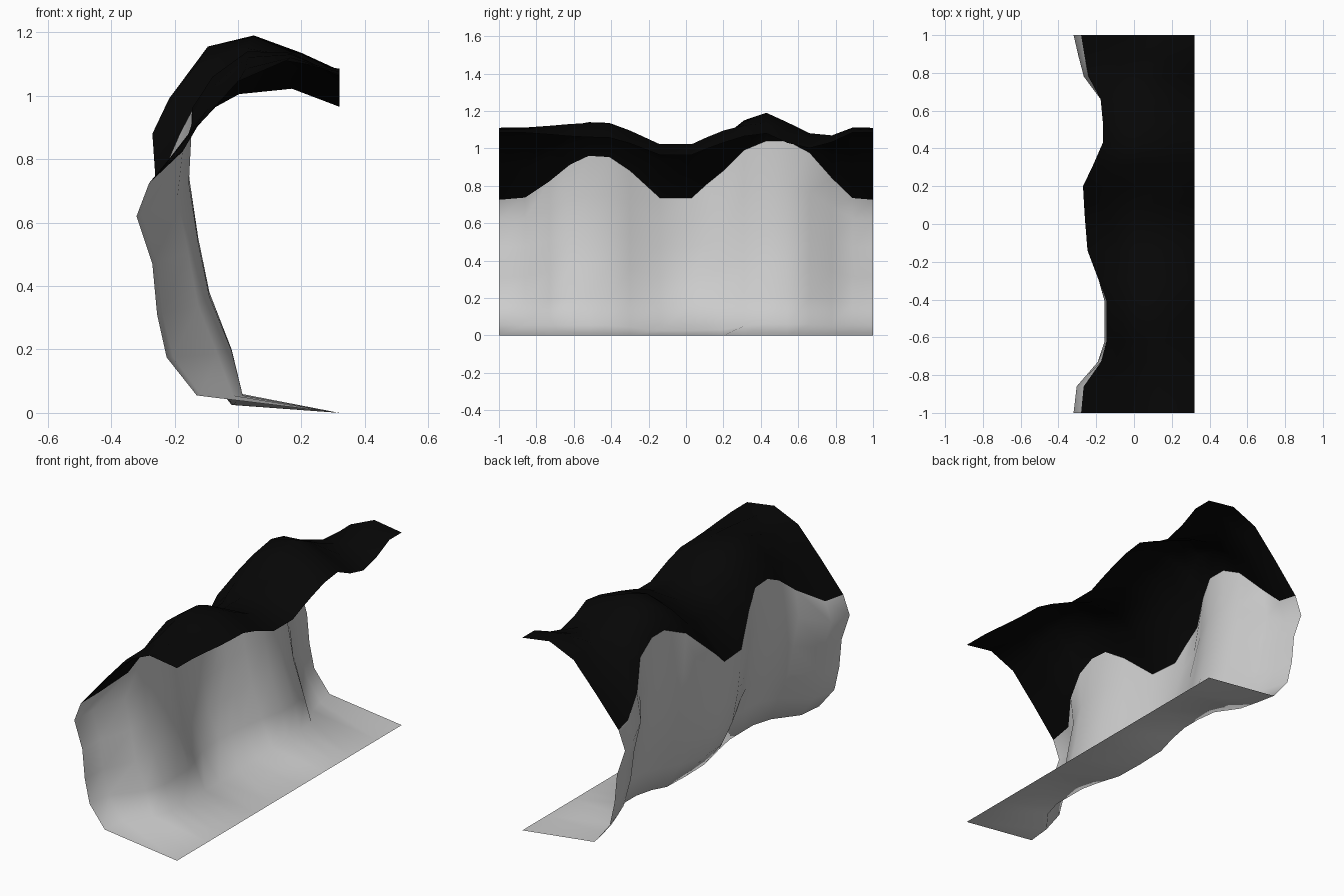
import bpy

if "Cube" in bpy.data.objects:
    bpy.data.objects.remove(bpy.data.objects["Cube"])

# Cross-sections (x, z), from the floor lip up the wall and over the ceiling
recess = [(.32, 0), (-.13, .055), (-.225, .175), (-.255, .31), (-.27, .47), (-.32, .62),
          (-.28, .725), (-.14, .89), (0, 1.045), (.15, 1.11), (.32, 1.085)]
bulge_a = [(.32, 0), (.015, .055), (-.02, .2), (-.09, .38), (-.125, .55), (-.155, .75),
           (-.145, .96), (-.08, 1.06), (.03, 1.14), (.17, 1.135), (.32, 1.06)]
middle = [(.32, 0), (-.02, .025), (-.14, .17), (-.205, .31), (-.235, .47), (-.25, .61),
          (-.26, .735), (-.12, .94), (0, 1.005), (.17, 1.022), (.32, .965)]
shoulder = [(.32, 0), (-.02, .03), (-.11, .18), (-.17, .35), (-.21, .52), (-.245, .70),
            (-.27, .88), (-.16, .98), (0, 1.06), (.17, 1.095), (.32, 1.03)]
bulge_b = [(.32, 0), (.01, .06), (-.03, .2), (-.1, .4), (-.135, .58), (-.16, .8),
           (-.165, 1.04), (-.095, 1.155), (.05, 1.19), (.2, 1.135), (.32, 1.08)]

# Stations along y: (y, from, to, x blend, z blend, ceiling sag)
stations = [
    (-1, recess, bulge_a, 0, 0, 0), (-.86, recess, bulge_a, .1, .05, 0),
    (-.73, recess, bulge_a, .78, .42, 0), (-.62, recess, bulge_a, 1, .8, 0),
    (-.52, recess, bulge_a, 1, 1, 0), (-.41, bulge_a, middle, 0, .03, 0),
    (-.3, bulge_a, middle, .33, .35, 0), (-.14, bulge_a, middle, .88, 1, 0),
    (.03, middle, shoulder, 0, 0, 0), (.11, middle, shoulder, .5, .5, 0),
    (.2, shoulder, bulge_b, 0, 0, 0), (.31, shoulder, bulge_b, .5, .69, 0),
    (.43, bulge_b, recess, 0, 0, 0), (.54, bulge_b, recess, 0, 0, .05),
    (.66, bulge_b, recess, .1, .2, .08), (.78, bulge_b, recess, .66, .63, .05),
    (.89, bulge_b, recess, .84, .97, 0), (1, bulge_b, recess, 1, 1, 0)]
SPLIT = 6  # row where the wall turns into the ceiling


def section(y, p, q, tx, tz, sag):
    """Blended cross-section at depth y."""
    return [(a[0] + (b[0] - a[0]) * tx, y,
             a[1] + (b[1] - a[1]) * tz - sag * min(1, max(0, (r - SPLIT) / 2)))
            for r, (a, b) in enumerate(zip(p, q))]


def sheet(name, first, last):
    """Loft the given rows of the sections along y."""
    n = last - first + 1
    verts = [v for s in stations for v in section(*s)[first:last + 1]]
    faces = [(i * n + r, (i + 1) * n + r, (i + 1) * n + r + 1, i * n + r + 1)
             for i in range(len(stations) - 1) for r in range(n - 1)]
    me = bpy.data.meshes.new(name)
    me.from_pydata(verts, [], faces)
    me.shade_smooth()
    ob = bpy.data.objects.new(name, me)
    bpy.context.collection.objects.link(ob)
    return ob


# Floor and wall
sheet("rock_wall", 0, SPLIT)

# Dark overhanging ceiling
ceiling = sheet("rock_ceiling", SPLIT, len(recess) - 1)
dark = bpy.data.materials.new("dark_rock")
dark.diffuse_color = (.002, .002, .002, 1)
dark.use_nodes = True
dark.node_tree.nodes["Principled BSDF"].inputs["Base Color"].default_value = dark.diffuse_color
ceiling.data.materials.append(dark)
